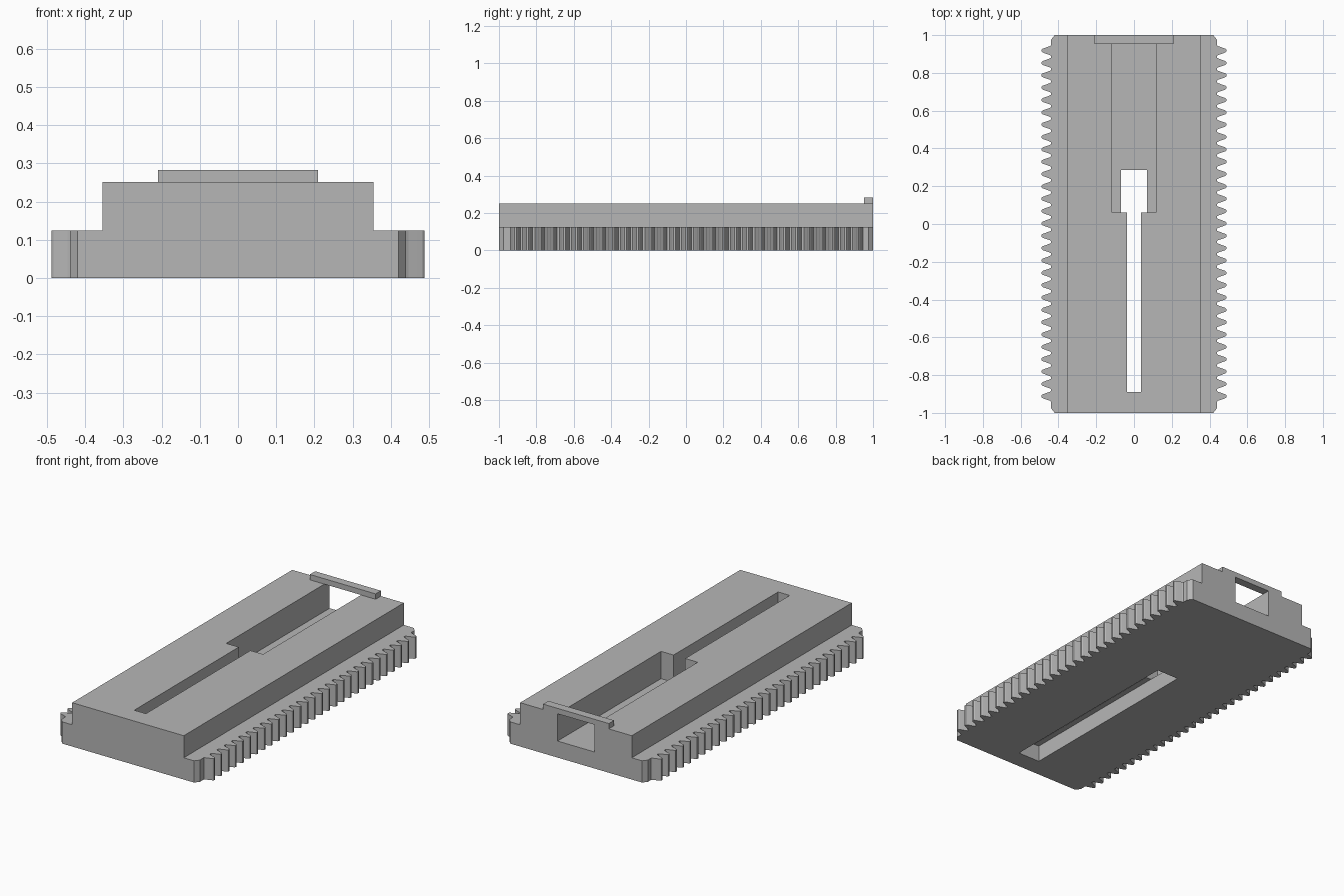
import bpy, bmesh

cube = bpy.data.objects.get("Cube")
if cube:
    bpy.data.objects.remove(cube, do_unlink=True)

grey = bpy.data.materials.new("plain grey")
grey.use_nodes = True
colour = (0.47, 0.47, 0.47, 1)
grey.diffuse_color = colour
grey.node_tree.nodes["Principled BSDF"].inputs["Base Color"].default_value = colour


def prism(name, outline, z0, z1):
    """Extrude a counter-clockwise outline from z0 up to z1."""
    bm = bmesh.new()
    face = bm.faces.new([bm.verts.new((x, y, z0)) for x, y in outline])
    top = bmesh.ops.extrude_face_region(bm, geom=[face])["geom"]
    verts = [v for v in top if isinstance(v, bmesh.types.BMVert)]
    bmesh.ops.translate(bm, verts=verts, vec=(0, 0, z1 - z0))
    bmesh.ops.recalc_face_normals(bm, faces=bm.faces)
    mesh = bpy.data.meshes.new(name)
    bm.to_mesh(mesh)
    bm.free()
    mesh.materials.append(grey)
    obj = bpy.data.objects.new(name, mesh)
    bpy.context.collection.objects.link(obj)
    return obj


def box(name, half_x, y0, y1, z0, z1):
    return prism(name, [(-half_x, y0), (half_x, y0), (half_x, y1), (-half_x, y1)], z0, z1)


def combine(target, tool, operation):
    """Apply a boolean and delete the tool object."""
    mod = target.modifiers.new("boolean", 'BOOLEAN')
    mod.operation = operation
    mod.solver = 'EXACT'
    mod.object = tool
    bpy.context.view_layer.objects.active = target
    bpy.ops.object.modifier_apply(modifier=mod.name)
    bpy.data.objects.remove(tool, do_unlink=True)


# Toothed base plate: one rack edge, mirrored to the other side
TEETH, FIRST, LAST = 29, -0.912, 0.918
tooth = [(0.440, -0.027), (0.447, -0.023), (0.470, -0.015), (0.484, -0.010), (0.489, -0.005)]
tooth += [(x, -y) for x, y in reversed(tooth)]
edge = [(0.42, -1.0), (0.44, -0.975)]
for i in range(TEETH):
    centre = FIRST + (LAST - FIRST) * i / (TEETH - 1)
    edge += [(x, centre + y) for x, y in tooth]
edge += [(0.44, 0.975), (0.42, 1.0)]
body = prism("toothed_body", edge + [(-x, y) for x, y in reversed(edge)], 0, 0.125)

# Raised block on the plate
combine(body, box("raised_block", 0.355, -1, 1, 0.06, 0.252), 'UNION')

# Stepped slot, rear pocket and the through hatch
FLOOR = 0.095
combine(body, box("lower_channel", 0.07, -0.89, 0.285, -0.1, FLOOR), 'DIFFERENCE')
combine(body, box("rear_pocket", 0.117, 0.06, 1.1, FLOOR, 0.4), 'DIFFERENCE')
combine(body, box("narrow_slot", 0.037, -0.89, 0.1, 0.05, 0.4), 'DIFFERENCE')
combine(body, box("hatch", 0.07, 0.06, 0.285, -0.1, 0.2), 'DIFFERENCE')

# Lip bridging the pocket at the back
box("rear_lip", 0.209, 0.952, 1.0, 0.252, 0.283)
